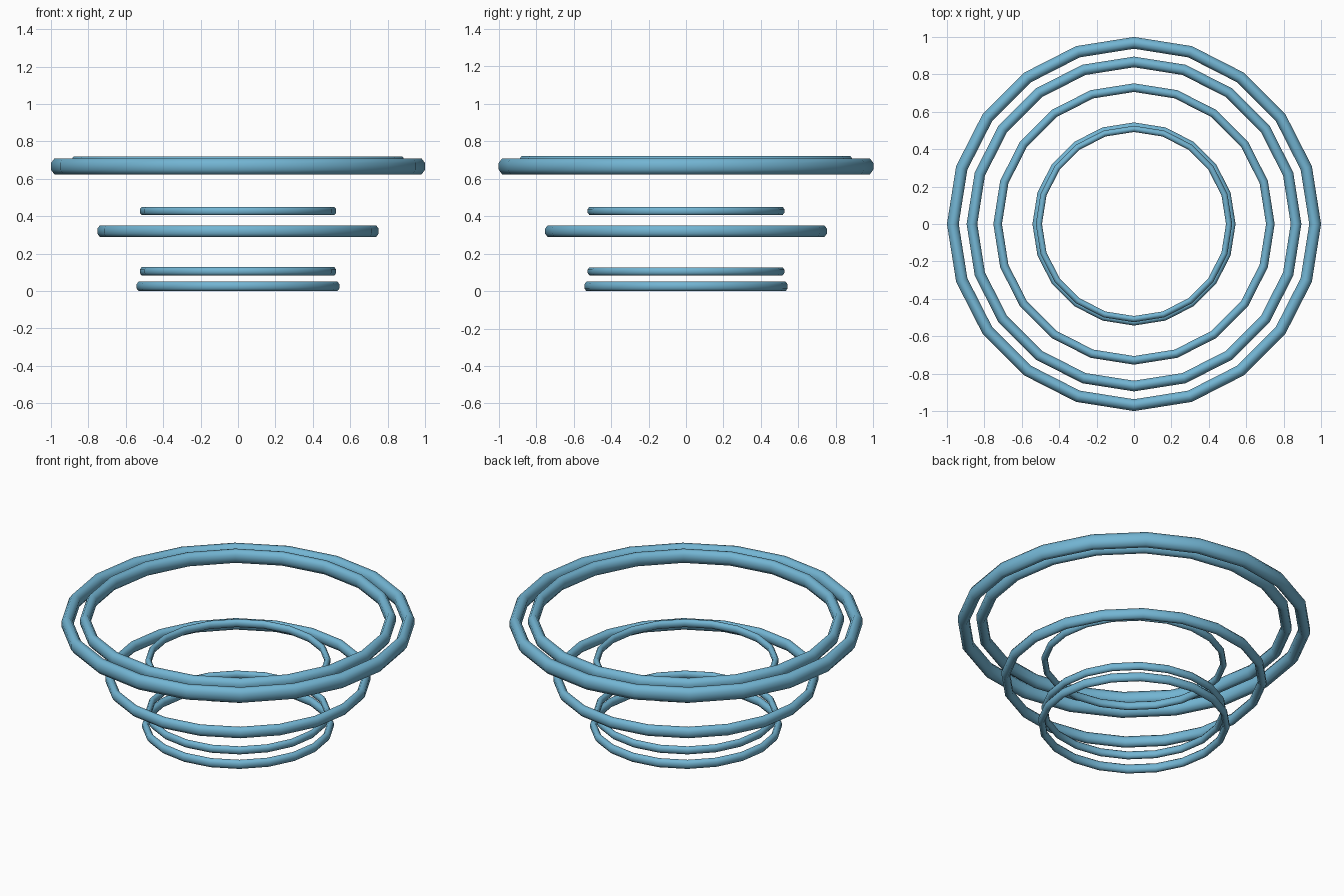
import bpy, bmesh, math

if "Cube" in bpy.data.objects:
    bpy.data.objects.remove(bpy.data.objects["Cube"])

blue = bpy.data.materials.new("sky blue")
blue.diffuse_color = (0.17, 0.46, 0.65, 1)
blue.use_nodes = True
blue.node_tree.nodes["Principled BSDF"].inputs["Base Color"].default_value = blue.diffuse_color

SEGMENTS, SIDES = 20, 8


def ring(name, outer, width, z_low, z_high):
    """Hoop with an upright oval tube, swept around the z axis."""
    bm = bmesh.new()
    k = 1 / math.cos(math.pi / SIDES)          # flats lie on the given extents
    mid_r, mid_z = outer - width / 2, (z_low + z_high) / 2
    loops = []
    for i in range(SEGMENTS):
        a = math.tau * i / SEGMENTS
        loop = []
        for j in range(SIDES):
            t = math.tau * (j + 0.5) / SIDES
            r = mid_r + k * width / 2 * math.cos(t)
            z = mid_z + k * (z_high - z_low) / 2 * math.sin(t)
            loop.append(bm.verts.new((r * math.cos(a), r * math.sin(a), z)))
        loops.append(loop)
    for i in range(SEGMENTS):
        p, q = loops[i], loops[(i + 1) % SEGMENTS]
        for j in range(SIDES):
            n = (j + 1) % SIDES
            bm.faces.new((p[j], q[j], q[n], p[n])).smooth = True
    mesh = bpy.data.meshes.new(name)
    bm.to_mesh(mesh)
    bm.free()
    mesh.materials.append(blue)
    bpy.context.collection.objects.link(bpy.data.objects.new(name, mesh))


# Stacked hoops, from the foot to the rim
ring("foot_ring", 0.543, 0.037, 0.0, 0.05)
ring("lower_ring", 0.525, 0.033, 0.083, 0.127)
ring("middle_ring", 0.752, 0.046, 0.288, 0.351)
ring("upper_ring", 0.525, 0.033, 0.405, 0.45)
ring("rim_outer_ring", 1.0, 0.063, 0.623, 0.709)
ring("rim_inner_ring", 0.895, 0.057, 0.642, 0.72)
